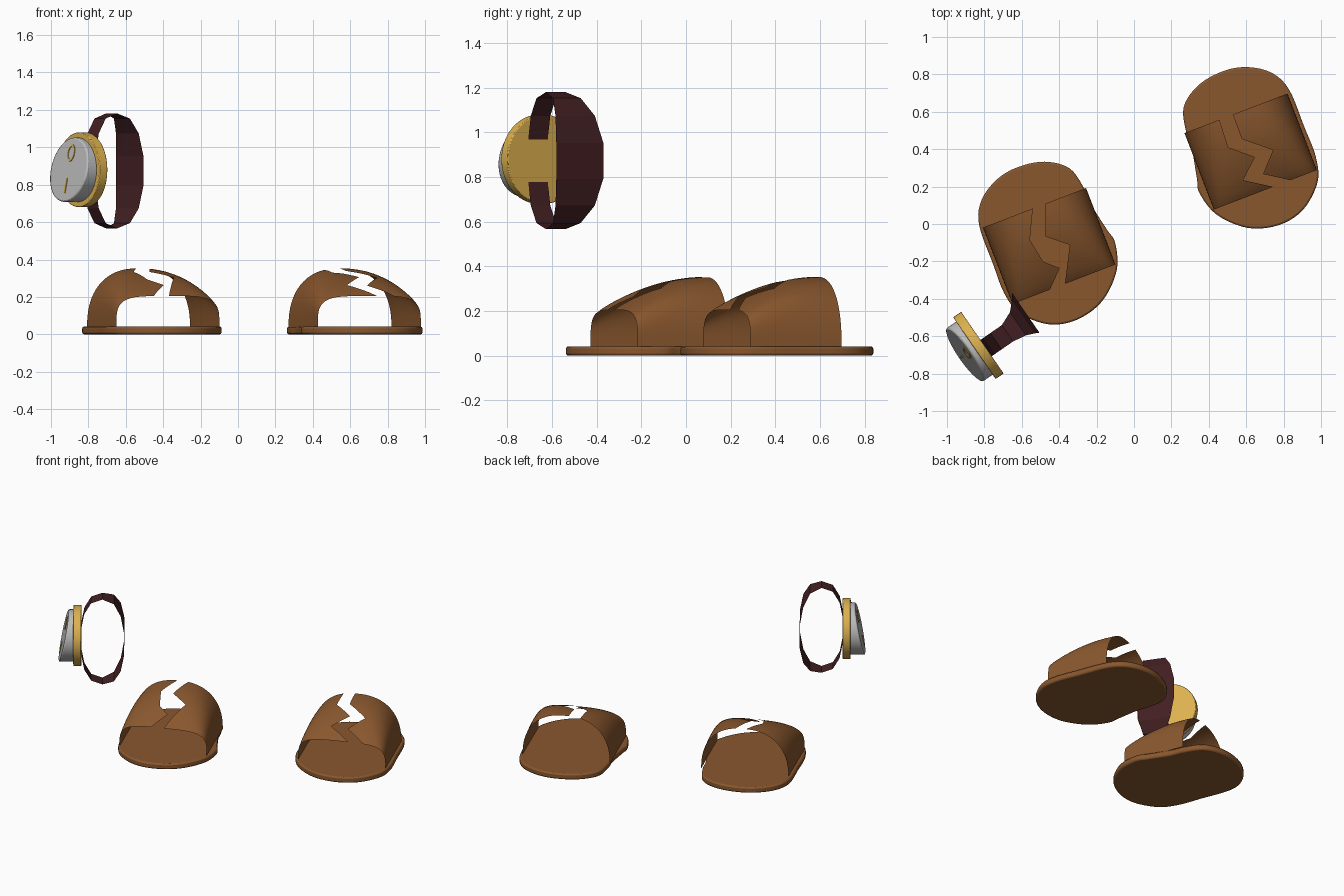
import bpy, bmesh
from math import sin, cos, pi, acos, atan, radians, copysign
from mathutils import Matrix, Vector

if "Cube" in bpy.data.objects:
    bpy.data.objects.remove(bpy.data.objects["Cube"])


def material(name, rgb):
    m = bpy.data.materials.new(name)
    m.use_nodes = True
    m.diffuse_color = (*rgb, 1)
    m.node_tree.nodes["Principled BSDF"].inputs["Base Color"].default_value = (*rgb, 1)
    return m


BROWN = material("leather brown", (0.25, 0.095, 0.027))
MAROON = material("dark maroon", (0.056, 0.014, 0.016))
GOLD = material("gold", (0.72, 0.44, 0.08))
GREY = material("light grey", (0.5, 0.5, 0.5))


def add_object(name, bm, mat, matrix, bevel=0, smooth=True):
    bmesh.ops.recalc_face_normals(bm, faces=bm.faces)
    me = bpy.data.meshes.new(name)
    bm.to_mesh(me)
    bm.free()
    me.materials.append(mat)
    ob = bpy.data.objects.new(name, me)
    bpy.context.collection.objects.link(ob)
    ob.matrix_world = matrix
    if smooth:
        bpy.ops.object.select_all(action="DESELECT")
        ob.select_set(True)
        bpy.context.view_layer.objects.active = ob
        bpy.ops.object.shade_smooth_by_angle(angle=radians(40))
    if bevel:
        mod = ob.modifiers.new("soft edge", "BEVEL")
        mod.width, mod.segments = bevel, 2
        mod.limit_method, mod.angle_limit = "ANGLE", radians(50)
    return ob


def smooth_loop(points, steps=5):
    """Closed Catmull-Rom curve through the points."""
    out, n = [], len(points)
    for i in range(n):
        a, b, c, d = (Vector(points[(i + k - 1) % n]) for k in range(4))
        for j in range(steps):
            t = j / steps
            out.append(0.5 * (2 * b + (c - a) * t + (2 * a - 5 * b + 4 * c - d) * t * t
                              + (3 * b - a - 3 * c + d) * t ** 3))
    return out


def grid_faces(bm, rows):
    for r, q in zip(rows, rows[1:]):
        for i in range(len(r) - 1):
            bm.faces.new((r[i], r[i + 1], q[i + 1], q[i]))


# Sandals: sole outline with the inner side at +x and the toe at -y
SOLE = [(0, .435), (.14, .41), (.25, .33), (.285, .2), (.29, .1), (.32, -.05),
        (.335, -.13), (.29, -.27), (.16, -.395), (0, -.44), (-.15, -.41),
        (-.275, -.3), (-.315, -.17), (-.315, 0), (-.31, .22), (-.25, .34), (-.13, .415)]
FRONT, BACK, BASE = -0.238, 0.2, 0.035


def strap_point(y, angle=None, x=None):
    """Point on the arched strap, low and boxy in front, high and round behind."""
    t = (y - FRONT) / (BACK - FRONT)
    power = 0.48 + 0.37 * t
    width = 0.295
    height = 0.17 + 0.148 * sin(pi / 2 * t ** 0.85)
    if angle is None:
        return acos(copysign((abs(x) / width) ** (1 / power), x))
    c, s = cos(angle), max(sin(angle), 0)
    return (copysign(width * abs(c) ** power, c), y, BASE + height * s ** power)


def edge_x(line, y):
    for (xa, ya), (xb, yb) in zip(line, line[1:]):
        if yb <= y <= ya:
            return xa + (xb - xa) * (ya - y) / (ya - yb)
    return line[-1][0]


def strap_half(name, line, start, matrix):
    bm = bmesh.new()
    ys = {BACK + (FRONT - BACK) * i / 20 for i in range(21)} | {p[1] for p in line}
    rows = []
    for y in sorted(ys):
        end = strap_point(y, x=edge_x(line, y))
        rows.append([bm.verts.new(strap_point(y, start + (end - start) * i / 20))
                     for i in range(21)])
    grid_faces(bm, rows)
    add_object(name, bm, BROWN, matrix)


def sandal(side, inner, place, left_edge, right_edge):
    matrix = Matrix.Translation((*place, 0)) @ Matrix.Rotation(radians(21), 4, "Z")
    bm = bmesh.new()
    face = bm.faces.new([bm.verts.new((p.x * inner, p.y, 0)) for p in smooth_loop(SOLE)])
    top = bmesh.ops.extrude_face_region(bm, geom=[face])["geom"]
    bmesh.ops.translate(bm, vec=(0, 0, 0.042),
                        verts=[v for v in top if isinstance(v, bmesh.types.BMVert)])
    add_object(side + "_sole", bm, BROWN, matrix, bevel=0.01)
    strap_half(side + "_strap_right_half", left_edge, pi, matrix)
    strap_half(side + "_strap_left_half", right_edge, 0, matrix)


sandal("right", 1, (-.46, -.1),
       [(-.01, BACK), (-.085, .049), (-.06, -.086), (.01, -.149), (-.08, FRONT)],
       [(.062, BACK), (0, .035), (.105, -.053), (.006, FRONT)])
sandal("left", -1, (.617, .405),
       [(-.095, BACK), (-.104, .046), (.011, -.055), (-.093, -.147), (.044, FRONT)],
       [(-.018, BACK), (-.02, .06), (.114, -.054), (.019, -.155), (.144, FRONT)])

# Wrist piece frame: x across, y up, z outward through the dial
across, up, out = Vector((.568, -.824, 0)), Vector((0, 0, 1)), Vector((-.824, -.568, 0))
WRIST = Matrix((across, up, out)).transposed().to_4x4()
WRIST.translation = (-.832, -.649, .88)


def cylinder(radius, low, high):
    bm = bmesh.new()
    bmesh.ops.create_cone(bm, cap_ends=True, segments=48, radius1=radius, radius2=radius,
                          depth=high - low,
                          matrix=Matrix.Translation((0, 0, (low + high) / 2)))
    return bm


add_object("dial_base", cylinder(0.2, -0.026, 0.026), GOLD, WRIST, bevel=0.004)

# Rocker with a sloping face that stands out more at the bottom
SLOPE = 0.2


def face_height(y):
    return 0.09 - SLOPE * y


bm = cylinder(0.172, 0.02, 0.09)
for v in bm.verts:
    if v.co.z > 0.05:
        v.co.z = face_height(v.co.y)
add_object("rocker", bm, GREY, WRIST, bevel=0.008)


def on_face(y):
    return (WRIST @ Matrix.Translation((0, y, face_height(y)))
            @ Matrix.Rotation(-atan(SLOPE), 4, "X"))


# Ring and bar marks on the rocker
bm = bmesh.new()
rows = []
for i in range(33):
    a = 2 * pi * i / 32
    rows.append([bm.verts.new((r * 0.72 * cos(a), r * sin(a), z))
                 for r, z in ((.046, 0), (.046, .004), (.034, .004), (.034, 0))])
grid_faces(bm, rows)
bmesh.ops.remove_doubles(bm, verts=bm.verts, dist=1e-5)
add_object("ring_mark", bm, GOLD, on_face(0.09))
bm = bmesh.new()
bmesh.ops.create_cube(bm, size=1, matrix=Matrix.Diagonal((.012, .08, .008, 1)))
add_object("bar_mark", bm, GOLD, on_face(-0.085), smooth=False)

# Wrist band: faceted loop, flaring on the side away from the dial
bm = bmesh.new()
rows = []
for i in range(15):
    a = 2 * pi * (i + 0.5) / 14
    flare = max(cos(a), 0) ** 1.5
    half = 0.053 + 0.078 * flare
    middle = 0.035 * (1 - flare)
    y = 0.307 * copysign(abs(sin(a)) ** 0.9, sin(a)) - 0.006
    z = -0.165 - 0.145 * copysign(abs(cos(a)) ** 0.8, cos(a))
    rows.append([bm.verts.new((middle + k * half, y, z)) for k in (-1, 1)])
grid_faces(bm, rows)
bmesh.ops.remove_doubles(bm, verts=bm.verts, dist=1e-5)
add_object("wrist_band", bm, MAROON, WRIST, smooth=False)
